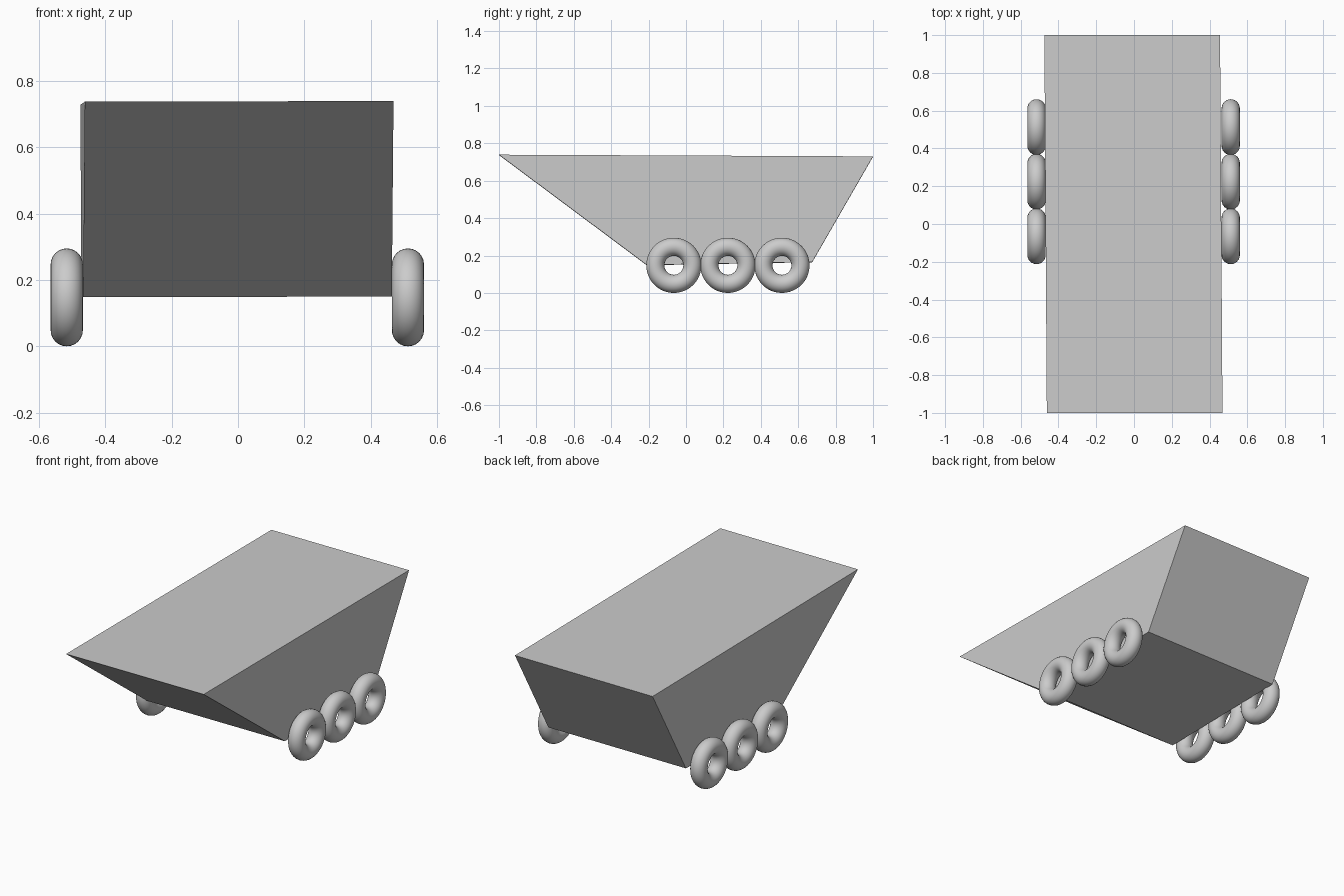
import bpy, bmesh, math

if "Cube" in bpy.data.objects:
    bpy.data.objects.remove(bpy.data.objects["Cube"])

# Wedge-shaped hull: side profile (y, z) extruded across x with a tiny yaw
PROFILE = [(-1.0, 0.737), (-0.21, 0.148), (0.675, 0.164), (1.0, 0.728)]
YAW = -0.0065  # sideways drift per unit of y


def make_hull():
    bm = bmesh.new()
    verts = [bm.verts.new((-0.468 + YAW * y, y, z)) for y, z in PROFILE]
    side = bm.faces.new(verts)
    ext = bmesh.ops.extrude_face_region(bm, geom=[side])["geom"]
    moved = [v for v in ext if isinstance(v, bmesh.types.BMVert)]
    bmesh.ops.translate(bm, verts=moved, vec=(0.93, 0, 0.002))
    bmesh.ops.recalc_face_normals(bm, faces=bm.faces)
    mesh = bpy.data.meshes.new("hull")
    bm.to_mesh(mesh)
    bm.free()
    bpy.context.collection.objects.link(bpy.data.objects.new("hull", mesh))


def make_wheel(name, x, y):
    bpy.ops.mesh.primitive_torus_add(
        major_radius=0.099, minor_radius=0.0485,
        major_segments=48, minor_segments=24,
        location=(x, y, 0.1475), rotation=(0, math.pi / 2, 0))
    wheel = bpy.context.object
    wheel.name = name
    bpy.ops.object.shade_smooth()


make_hull()

# Three ring wheels on each side
for side, x in (("left", -0.516), ("right", 0.512)):
    for pos, y in (("front", -0.065), ("middle", 0.224), ("rear", 0.513)):
        make_wheel(f"{side}_{pos}_wheel", x, y)
